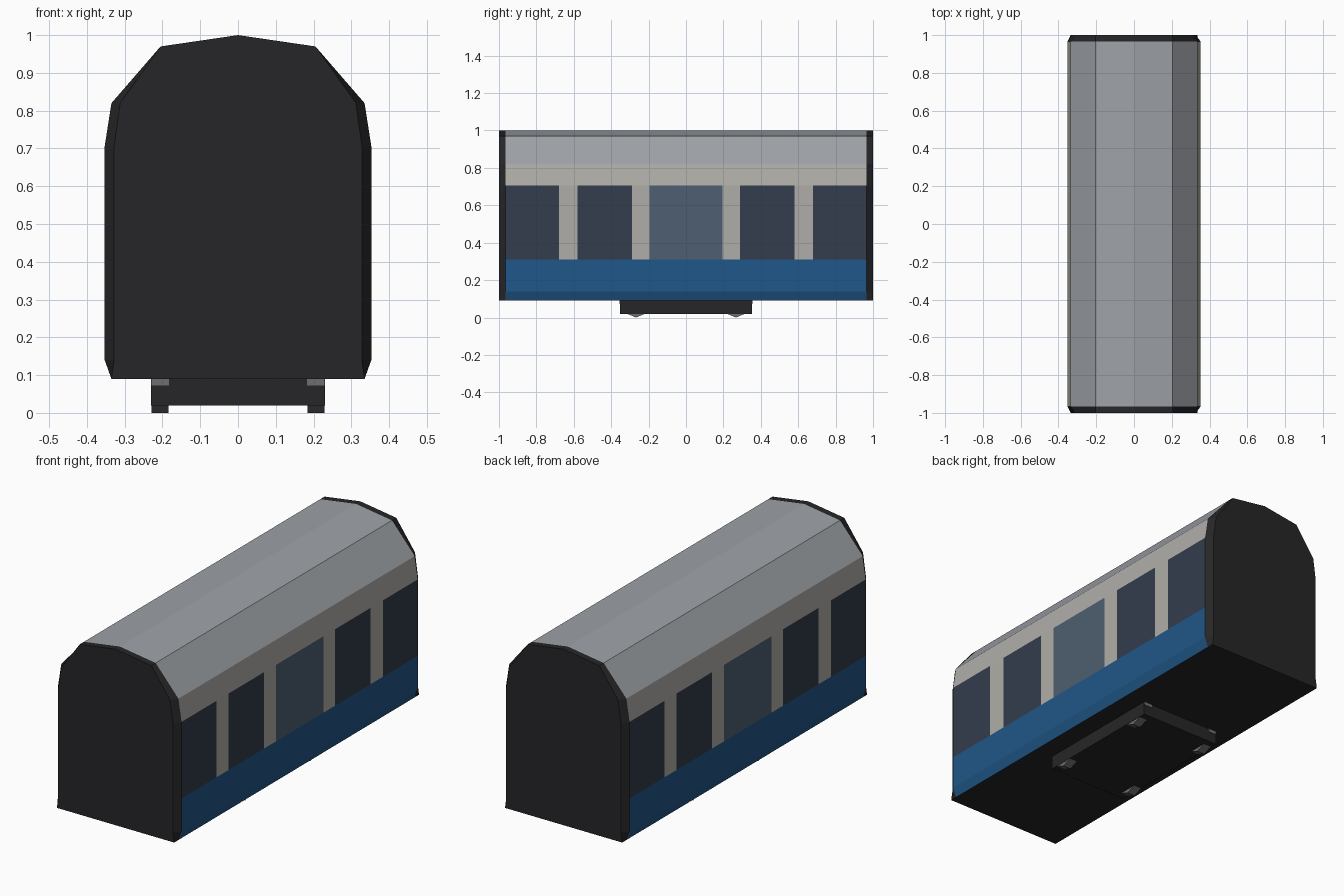
import bpy, bmesh
from math import radians
from mathutils import Matrix

if "Cube" in bpy.data.objects:
    bpy.data.objects.remove(bpy.data.objects["Cube"])


def material(name, srgb):
    lin = [(c / 255 / 12.92) if c < 11 else ((c / 255 + 0.055) / 1.055) ** 2.4 for c in srgb]
    m = bpy.data.materials.new(name)
    m.diffuse_color = (*lin, 1)
    m.use_nodes = True
    m.node_tree.nodes["Principled BSDF"].inputs["Base Color"].default_value = m.diffuse_color
    return m


CREAM = material("cream", (176, 174, 168))
BLUE = material("blue", (32, 87, 137))
GLASS = material("dark_glass", (50, 61, 76))
DOOR_GLASS = material("light_glass", (78, 95, 113))
ROOF = material("roof_grey", (158, 162, 167))
DARK = material("dark", (38, 38, 40))
STEEL = material("steel", (110, 110, 112))


def finish(name, bm, mat):
    me = bpy.data.meshes.new(name)
    bm.to_mesh(me)
    bm.free()
    me.materials.append(mat)
    ob = bpy.data.objects.new(name, me)
    bpy.context.collection.objects.link(ob)
    return ob


def strip(bm, profile, y0, y1):
    """Sweep an open (x, z) profile along y; anticlockwise order faces outward."""
    a = [bm.verts.new((x, y0, z)) for x, z in profile]
    b = [bm.verts.new((x, y1, z)) for x, z in profile]
    for i in range(len(profile) - 1):
        bm.faces.new((a[i], b[i], b[i + 1], a[i + 1]))


def mirrored(profile):
    return [(-x, z) for x, z in reversed(profile)]


def side_panels(name, profile, spans, mat):
    bm = bmesh.new()
    for y0, y1 in spans:
        strip(bm, profile, y0, y1)
        strip(bm, mirrored(profile), y0, y1)
    return finish(name, bm, mat)


def boxes(name, items, mat):
    bm = bmesh.new()
    for centre, size in items:
        bmesh.ops.create_cube(bm, size=1, matrix=Matrix.Translation(centre) @ Matrix.Diagonal((*size, 1)))
    return finish(name, bm, mat)


W, E = 0.353, 0.965          # half width, half length of the painted shell
LOW, SILL, HEAD = (0.335, 0.09), (W, 0.31), (W, 0.705)
KNEE, EAVE, SHOULDER, RIDGE = (W, 0.14), (0.335, 0.82), (0.205, 0.97), (0, 1.0)

# Body sides
side_panels("lower_side_band", [LOW, KNEE, SILL], [(-E, E)], BLUE)
side_panels("upper_side_band", [HEAD, EAVE], [(-E, E)], CREAM)
glass = [(-E, -0.68), (-0.58, -0.29), (0.29, 0.58), (0.68, E)]
posts = [(-0.68, -0.58), (-0.29, -0.195), (0.195, 0.29), (0.58, 0.68)]
side_panels("side_windows", [SILL, HEAD], glass, GLASS)
side_panels("centre_windows", [SILL, HEAD], [(-0.195, 0.195)], DOOR_GLASS)
side_panels("window_posts", [SILL, HEAD], posts, CREAM)

# Roof and floor
bm = bmesh.new()
strip(bm, [EAVE, SHOULDER, RIDGE] + mirrored([EAVE, SHOULDER]), -E, E)
finish("roof", bm, ROOF)
bm = bmesh.new()
strip(bm, [(-LOW[0], LOW[1]), LOW], -E, E)
finish("floor", bm, DARK)

# Chamfered end walls
outer = [LOW, KNEE, HEAD, EAVE, SHOULDER]
inner = [LOW, (0.328, 0.14), (0.328, 0.705), (0.312, 0.82), SHOULDER]
for name, s in (("front_end", -1), ("back_end", 1)):
    bm = bmesh.new()
    rings = []
    for half, y in ((outer, E), (inner, 1.0)):
        loop = half + [RIDGE] + mirrored(half)
        rings.append([bm.verts.new((x, s * y, z)) for x, z in loop])
        bm.faces.new(rings[-1])
    n = len(rings[0])
    for i in range(n):
        j = (i + 1) % n
        bm.faces.new((rings[0][i], rings[0][j], rings[1][j], rings[1][i]))
    bmesh.ops.recalc_face_normals(bm, faces=bm.faces)
    finish(name, bm, DARK)

# Undercarriage frame with small steel corner plates
boxes("undercarriage_frame", [((0, 0, 0.056), (0.46, 0.704, 0.072))], DARK)
corners = [(sx, sy) for sx in (-1, 1) for sy in (-1, 1)]
boxes("corner_plates", [((sx * 0.206, sy * 0.348, 0.081), (0.046, 0.014, 0.018))
                        for sx, sy in corners], STEEL)

# Eight-sided wheels, one corner touching the ground
bm = bmesh.new()
for sx, sy in corners:
    place = Matrix.Translation((sx * 0.206, sy * 0.267, 0.07)) @ Matrix.Rotation(radians(90), 4, 'Y')
    bmesh.ops.create_cone(bm, cap_ends=True, segments=8, radius1=0.07, radius2=0.07,
                          depth=0.045, matrix=place)
finish("wheels", bm, STEEL)
